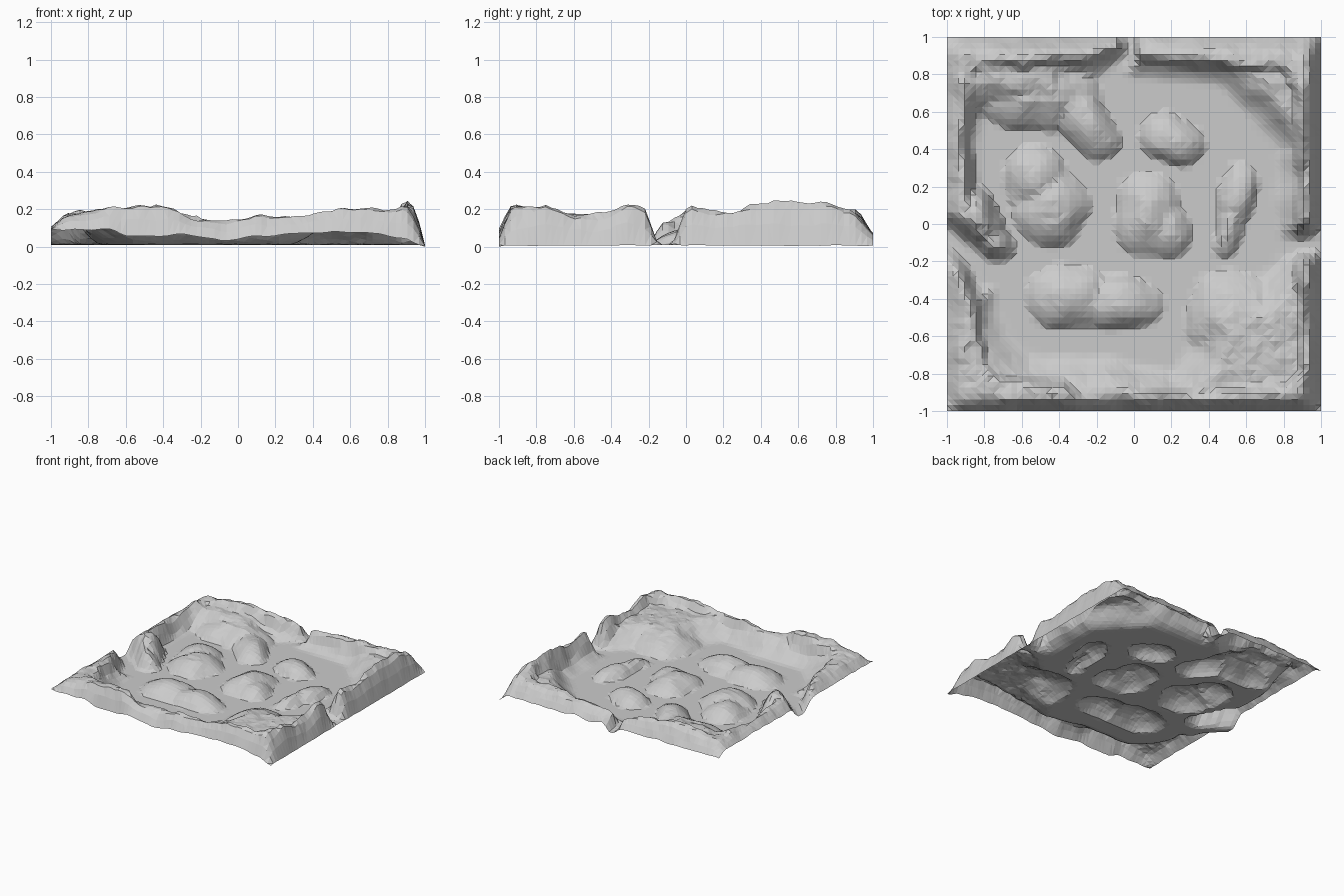
import bpy
import bmesh
import math
from mathutils import Vector, noise
from mathutils.geometry import intersect_point_line

if "Cube" in bpy.data.objects:
    bpy.data.objects.remove(bpy.data.objects["Cube"], do_unlink=True)

CELLS = 64
FLOOR = 0.013


# Helpers
def smooth(t):
    t = max(0.0, min(1.0, t))
    return t * t * (3 - 2 * t)


def lookup(table, t):
    """Linear interpolation through (position, height) pairs."""
    for (a, ha), (b, hb) in zip(table, table[1:]):
        if t <= b:
            return ha + (hb - ha) * max(0.0, (t - a) / (b - a))
    return table[-1][1]


def path_distance(p, points):
    best = math.inf
    for a, b in zip(points, points[1:]):
        a, b = Vector(a), Vector(b)
        foot, f = intersect_point_line(p, a, b)
        foot = a.lerp(b, max(0.0, min(1.0, f)))
        best = min(best, (p - foot.to_2d()).length)
    return best


def outside_distance(p, outline):
    """Distance to a closed outline, zero inside it."""
    inside = False
    ring = outline + outline[:1]
    for (ax, ay), (bx, by) in zip(ring, ring[1:]):
        if (ay > p.y) != (by > p.y):
            if p.x < ax + (p.y - ay) * (bx - ax) / (by - ay):
                inside = not inside
    return 0.0 if inside else path_distance(p, ring)


# Flat basin floor, and the foot of the high cliffs behind it
floor_outline = [
    (.28, -.66), (.28, -.5), (.38, -.31), (.62, -.3), (.74, -.2), (.75, .38),
    (.62, .55), (.45, .72), (.3, .75), (0, .76), (-.1, .8), (-.27, .74),
    (-.26, .66), (-.1, .5), (-.12, .36), (-.28, .46), (-.42, .54), (-.8, .54),
    (-.82, .2), (-.76, .1), (-.7, -.1), (-.64, -.18), (-.9, -.15), (-.9, -.28),
    (-.72, -.33), (-.72, -.45), (-.66, -.58), (-.55, -.68), (-.1, -.69), (.2, -.76),
]
cliff_outline = [
    (.82, -.78), (.82, .6), (.78, .75), (.4, .79), (.05, .82), (-.1, .86),
    (-.3, .81), (-.8, .77), (-.84, .5), (-.83, .15), (-.83, -.3), (-.77, -.5),
    (-.72, -.72), (-.62, -.78), (-.36, -.79), (-.27, -.83), (.5, -.84),
]

# Crest heights along each side of the rim
right_crest = [(-1, .2), (-.75, .195), (-.5, .165), (-.3, .22), (-.05, .19), (.05, .21),
               (.15, .19), (.4, .225), (.6, .235), (.75, .225), (1, .16)]
back_crest = [(-1, .14), (-.75, .17), (-.6, .195), (-.35, .18), (-.2, .15), (0, .14),
              (.3, .145), (.6, .16), (1, .16)]
left_crest = [(-1, .15), (-.6, .165), (-.35, .165), (0, .16), (.4, .17), (1, .15)]
front_crest = [(-1, .15), (-.75, .19), (-.6, .21), (-.38, .2), (-.2, .135), (-.05, .13),
               (.1, .165), (.25, .165), (.4, .19), (.6, .19), (.8, .18), (.9, .22)]
front_edge = [(-1, .085), (-.67, .08), (-.6, .045), (-.2, .05), (-.08, .02), (.2, .055),
              (.5, .07), (.75, .06), (.9, .03), (1, -.01)]

# Channels cutting through the rim
channels = [
    ([(.7, -.13), (.85, -.12), (1, -.1)], .025, .1),
    ([(-.14, .76), (-.03, .9), (-.02, 1)], .015, .06),
    ([(-.65, -.26), (-.82, -.23), (-.92, -.13), (-1, -.06)], .02, .11),
]

# Mounds: centre, radii, turn in degrees, height
mounds = [
    (-.53, .25, .16, .18, 0, .095), (-.44, .08, .19, .21, -30, .105),
    (.2, .45, .18, .12, -20, .085), (.08, .04, .18, .22, 0, .095),
    (.17, -.03, .13, .15, 0, .08), (.55, .14, .1, .18, -10, .075),
    (.51, -.02, .08, .17, -10, .07), (-.34, -.39, .24, .17, 0, .095),
    (-.08, -.42, .24, .145, 0, .095), (-.84, .03, .14, .18, 25, .19),
    (-.76, -.1, .1, .13, 30, .13), (.58, -.52, .31, .25, -20, .125),
    (-.27, .56, .13, .25, 40, .1), (-.52, .69, .34, .19, 0, .11),
]


def mound_height(p, cx, cy, rx, ry, turn, height):
    a = math.radians(turn)
    x, y = p.x - cx, p.y - cy
    u = (x * math.cos(a) + y * math.sin(a)) / rx
    v = (y * math.cos(a) - x * math.sin(a)) / ry
    r = (abs(u) ** 2.5 + abs(v) ** 2.5) ** .4
    return height * math.sin(math.pi / 2 * (1 - r)) ** .8 if r < 1 else 0.0


def rim_height(p):
    """Crest height blended from the nearest sides."""
    sides = ((1 - p.x, right_crest, p.y), (1 - p.y, back_crest, p.x),
             (1 + p.x, left_crest, p.y), (1 + p.y, front_crest, p.x))
    weights = [1 / (d + .04) ** 3 for d, _, _ in sides]
    crest = sum(w * lookup(t, s) for w, (_, t, s) in zip(weights, sides))
    return crest / sum(weights)


def terrain_height(p):
    # Warp the outlines slightly so the banks look eroded
    q = p + .025 * Vector((noise.noise((p.x * 6, p.y * 6, 2)),
                           noise.noise((p.x * 6, p.y * 6, 7))))
    shelf = .13 * smooth(outside_distance(q, floor_outline) / .22)
    wall = rim_height(p) * smooth(outside_distance(q, cliff_outline) / .09)
    h = max([shelf, wall] + [mound_height(q, *m) for m in mounds])
    rough = noise.noise((p.x * 9, p.y * 9, 0)) + .6 * noise.noise((p.x * 22, p.y * 22, 4))
    h *= 1 + .12 * rough

    # Outer slopes fall towards the ragged border
    ripple = .02 * noise.noise((p.x * 8, p.y * 8, 11))
    ragged = 1 + .25 * noise.noise((p.x * 7, p.y * 7, 15))
    for gap, edge, width in ((1 + p.x, .09 + ripple, .12),
                             (1 - p.y, .05 + ripple, .12),
                             (1 + p.y, lookup(front_edge, p.x) + ripple, .09),
                             (1 - p.x, -.004 + ripple * .3, .095)):
        width *= ragged
        if gap < width:
            low = min(edge, h)
            h = low + (h - low) * math.sin(math.pi / 2 * gap / width)
    for path, flat, bank in channels:
        h *= smooth((path_distance(p, path) - flat) / bank)
    return FLOOR + h


# Terrain sheet
bm = bmesh.new()
bmesh.ops.create_grid(bm, x_segments=CELLS, y_segments=CELLS, size=1)
for v in bm.verts:
    v.co.z = terrain_height(v.co.to_2d())
lowest = min(v.co.z for v in bm.verts)
for v in bm.verts:
    v.co.z -= lowest
bmesh.ops.triangulate(bm, faces=[f for f in bm.faces
                                 if max(v.co.z for v in f.verts) > FLOOR + .005])
mesh = bpy.data.meshes.new("terrain")
bm.to_mesh(mesh)
bm.free()
terrain = bpy.data.objects.new("terrain", mesh)
bpy.context.collection.objects.link(terrain)

# Plain grey stone
stone = bpy.data.materials.new("stone_grey")
stone.use_nodes = True
grey = (.6, .6, .6, 1)
stone.diffuse_color = grey
stone.node_tree.nodes["Principled BSDF"].inputs["Base Color"].default_value = grey
mesh.materials.append(stone)
